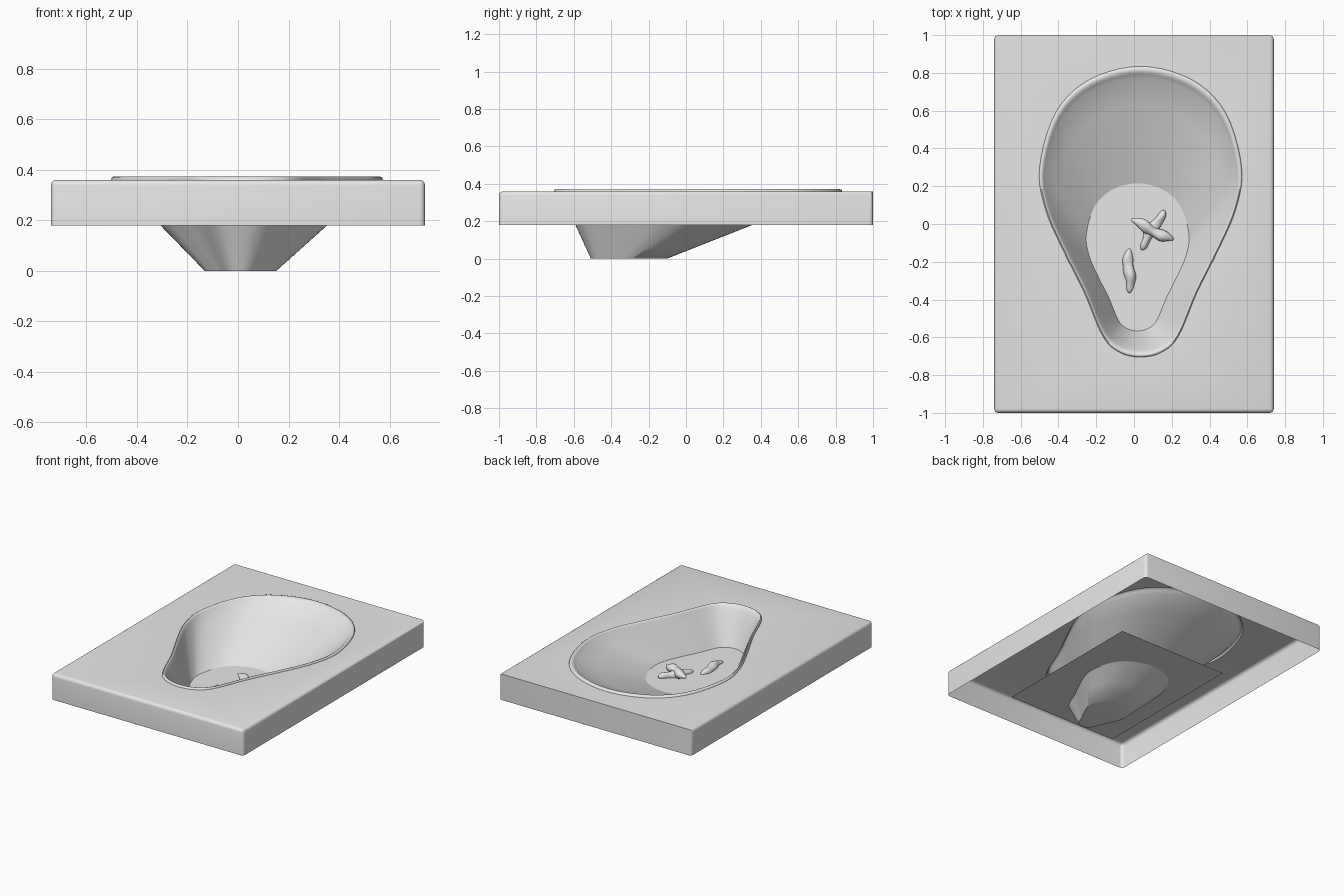
import bpy, bmesh, math
from mathutils import Vector, Matrix

cube = bpy.data.objects.get("Cube")
if cube:
    bpy.data.objects.remove(cube, do_unlink=True)

# One plain grey for every part
grey = bpy.data.materials.new("plain_grey")
grey.use_nodes = True
colour = (0.8, 0.8, 0.8, 1)
grey.diffuse_color = colour
grey.node_tree.nodes["Principled BSDF"].inputs["Base Color"].default_value = colour


def finish(bm, name, angle=35):
    mesh = bpy.data.meshes.new(name)
    bm.to_mesh(mesh)
    bm.free()
    mesh.materials.append(grey)
    mesh.shade_smooth()
    mesh.set_sharp_from_angle(angle=math.radians(angle))
    obj = bpy.data.objects.new(name, mesh)
    bpy.context.collection.objects.link(obj)
    return obj


# Pear outline: (half width, y) from back to front, smoothed and mirrored
HALF = [(0, .835), (.27, .765), (.45, .59), (.535, .30), (.505, .08),
        (.41, -.14), (.30, -.36), (.2, -.595), (.11, -.68), (0, -.705)]


def pear(steps=5):
    pts = [Vector(p) for p in HALF]
    mirror = [Vector((-x, y)) for x, y in HALF[-2:0:-1]]
    loop, out = pts + mirror, []
    n = len(loop)
    for i in range(n):
        a, b, c, d = (loop[(i + k) % n] for k in (-1, 0, 1, 2))
        for s in range(steps):
            t = s / steps
            out.append(b + (c - a) * t / 2 + (2 * a - 5 * b + 4 * c - d) * t * t / 2
                       + (3 * b - a - 3 * c + d) * t ** 3 / 2)
    return out


OUTLINE = pear()


def ring(bm, scale, x0, y0, z):
    return [bm.verts.new((p.x * scale + x0, p.y * scale + y0, z)) for p in OUTLINE]


# Slab: open-bottomed tray, rounded on every edge but the back top one
TOP, BASE, CX = .36, .18, .035
bm = bmesh.new()
bmesh.ops.create_cube(bm, size=1, matrix=Matrix.Translation((0, 0, (TOP + BASE) / 2))
                      @ Matrix.Diagonal((1.48, 2, TOP - BASE, 1)))
bmesh.ops.delete(bm, geom=[f for f in bm.faces if f.normal.z < -.5], context='FACES_ONLY')
bmesh.ops.delete(bm, geom=[e for e in bm.edges if not e.link_faces], context='EDGES')
rounded = [e for e in bm.edges if len(e.link_faces) == 2
           and not all(v.co.y > .9 and v.co.z > .3 for v in e.verts)]
bmesh.ops.bevel(bm, geom=rounded, offset=.022, segments=4, profile=.5, affect='EDGES')
# Pear-shaped hole in the top
top = max((f for f in bm.faces if f.normal.z > .9), key=lambda f: f.calc_area())
edges = list(top.edges)
bmesh.ops.delete(bm, geom=[top], context='FACES_ONLY')
hole = ring(bm, 1, CX, 0, TOP)
edges += [bm.edges.new((hole[i - 1], hole[i])) for i in range(len(hole))]
bmesh.ops.triangle_fill(bm, edges=edges, use_beauty=True, normal=(0, 0, 1))
bmesh.ops.recalc_face_normals(bm, faces=bm.faces[:])
finish(bm, "slab")

# Bowl: raised lip, then straight walls shrinking to a small flat base
bm = bmesh.new()
rings = [ring(bm, 1, CX, 0, TOP), ring(bm, .996, CX, 0, .368),
         ring(bm, .985, CX, -.001, .372), ring(bm, .97, CX, -.003, .37),
         ring(bm, .955, CX, -.004, .36), ring(bm, .935, CX, -.008, .345)]
for k in range(1, 7):
    t = k / 6
    rings.append(ring(bm, .935 + (.265 - .935) * t, CX - .025 * t,
                      -.008 - .314 * t, .345 * (1 - t)))
for a, b in zip(rings, rings[1:]):
    for i in range(len(a)):
        bm.faces.new((a[i - 1], b[i - 1], b[i], a[i]))
bm.faces.new(rings[-1])
bmesh.ops.recalc_face_normals(bm, faces=bm.faces[:])
if sum(f.normal.z for f in bm.faces) < 0:
    bmesh.ops.reverse_faces(bm, faces=bm.faces[:])
finish(bm, "bowl", 50)

# Water: flat sheet that cuts through the bowl
WATER = .125
bm = bmesh.new()
bmesh.ops.create_grid(bm, x_segments=1, y_segments=1, size=.5,
                      matrix=Matrix.Translation((.04, -.12, WATER))
                      @ Matrix.Diagonal((.85, 1.115, 1, 1)))
finish(bm, "water")


# Lumpy floating pieces, each running from one end point to the other
def lump(name, start, end, radius, seed):
    a, b = Vector(start), Vector(end)
    axis = b - a
    bm = bmesh.new()
    bmesh.ops.create_uvsphere(bm, u_segments=16, v_segments=20, radius=1)
    for v in bm.verts:
        x, y, z = v.co
        swell = 1 + .13 * math.sin(7 * z + seed) + .1 * math.sin(4 * x + 5 * z + 2 * seed)
        v.co = (x * radius * swell + .006 * math.sin(4 * z + seed),
                y * radius * swell, z * axis.length / 2)
    turn = axis.to_track_quat('Z', 'Y').to_matrix().to_4x4()
    bm.transform(Matrix.Translation((a + b) / 2) @ turn)
    finish(bm, name, 80)


lump("floating_piece_front", (-.03, -.13, WATER), (-.02, -.365, WATER), .03, 0)
lump("floating_piece_under", (.035, -.135, WATER), (.16, .075, WATER + .01), .03, 2)
lump("floating_piece_over", (-.015, .025, WATER + .035), (.205, -.09, WATER + .02), .03, 4)
